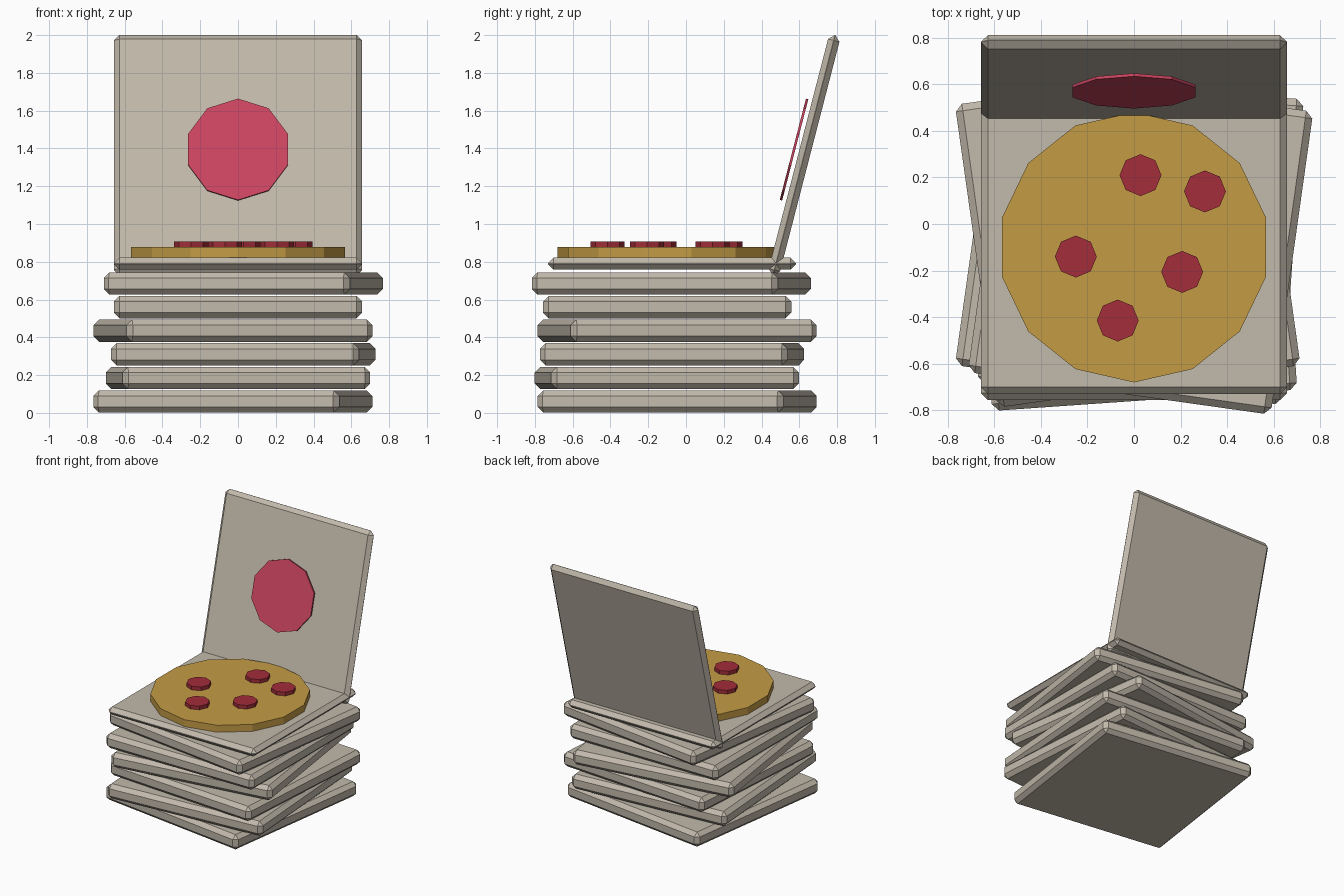
import bpy
from math import radians

cube = bpy.data.objects.get("Cube")
if cube:
    bpy.data.objects.remove(cube, do_unlink=True)


def material(name, rgb):
    mat = bpy.data.materials.new(name)
    mat.use_nodes = True
    mat.diffuse_color = (*rgb, 1)
    mat.node_tree.nodes["Principled BSDF"].inputs["Base Color"].default_value = (*rgb, 1)
    return mat


cardboard = material("cardboard", (0.54, 0.49, 0.41))
crust = material("golden_cheese", (0.55, 0.33, 0.06))
sausage = material("dark_red_sausage", (0.36, 0.026, 0.042))
label_red = material("rose_red", (0.62, 0.06, 0.12))

SIDE = 1.315
BEVEL = 0.03
LID_TILT = radians(90 - 14.5)


def slab(name, height, location, rotation=(0, 0, 0)):
    """Square cardboard slab with chamfered edges."""
    bpy.ops.mesh.primitive_cube_add(size=1, location=location, rotation=rotation)
    ob = bpy.context.object
    ob.name = name
    ob.scale = (SIDE, SIDE, height)
    bpy.ops.object.transform_apply(location=False, rotation=False, scale=True)
    chamfer = ob.modifiers.new("chamfer", "BEVEL")
    chamfer.width = BEVEL
    chamfer.segments = 1
    ob.data.materials.append(cardboard)
    return ob


def disc(name, sides, radius, height, location, mat, tilt=0):
    """Flat-shaded low-poly disc."""
    bpy.ops.mesh.primitive_cylinder_add(
        vertices=sides, radius=radius, depth=height,
        location=location, rotation=(tilt, 0, 0))
    ob = bpy.context.object
    ob.name = name
    ob.data.materials.append(mat)
    return ob


# Stack of closed boxes, each turned a little: x, y, degrees
stack = [(-0.027, -0.047, -8), (0, -0.102, 4), (0.028, -0.074, -4),
         (-0.027, -0.047, 8), (0, -0.1, 0), (0.028, -0.077, -8)]
for i, (x, y, turn) in enumerate(stack):
    slab(f"closed_box_{i + 1}", 0.118, (x, y, 0.06 + 0.125 * i), (0, 0, radians(turn)))

# Open box on top: tray and leaning lid
slab("open_box_tray", 0.064, (0, -0.074, 0.79))
slab("open_box_lid", 0.062, (0, 0.625, 1.364), (LID_TILT, 0, 0))
disc("lid_label", 10, 0.277, 0.013, (0, 0.572, 1.394), label_red, LID_TILT)

# Pizza with sausage slices
disc("pizza", 14, 0.581, 0.057, (0, -0.1, 0.849), crust)
slices = [(0.028, 0.21), (0.305, 0.14), (-0.25, -0.14), (0.207, -0.206), (-0.07, -0.415)]
for i, (x, y) in enumerate(slices):
    disc(f"sausage_slice_{i + 1}", 8, 0.09, 0.036, (x, y, 0.889), sausage)
